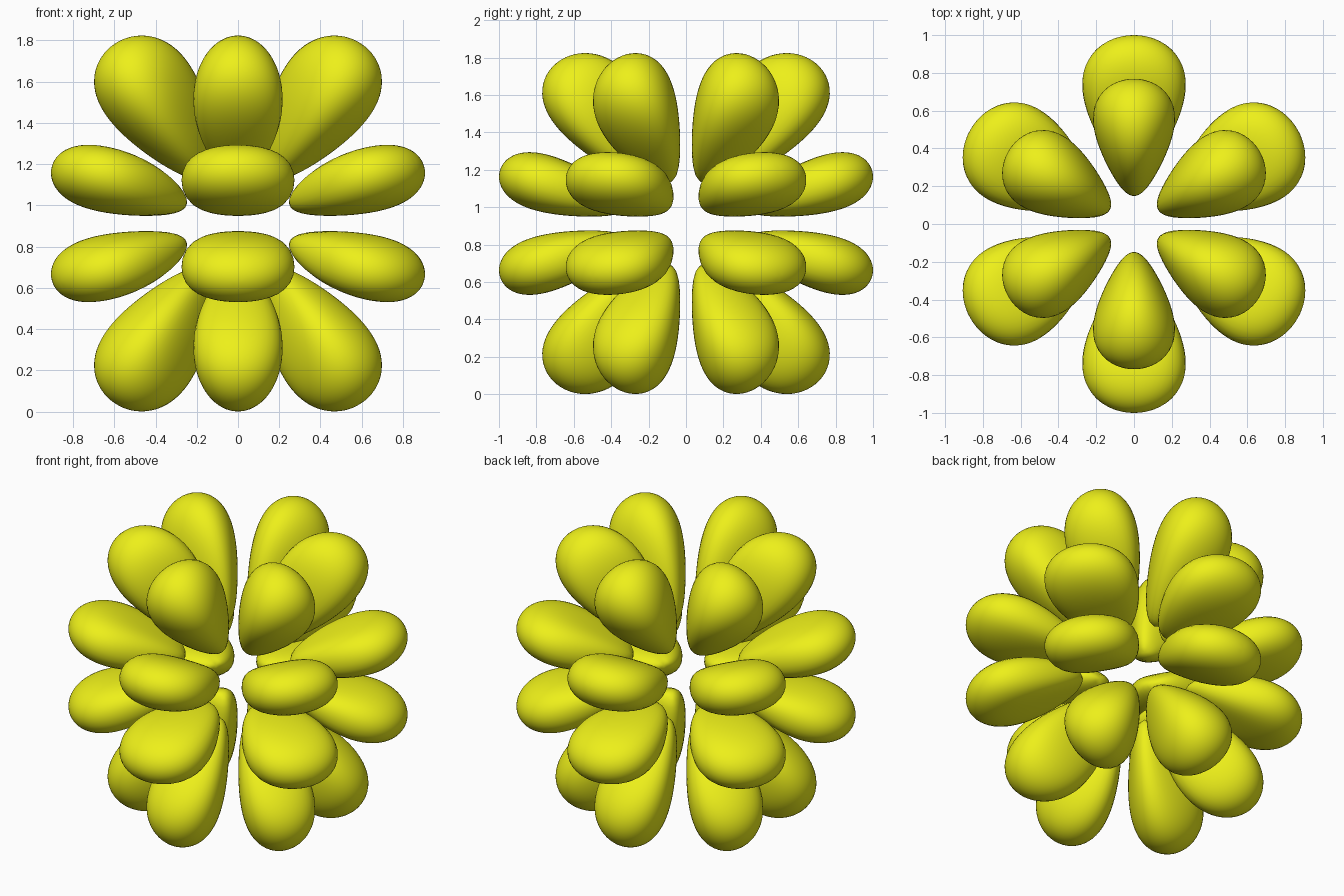
import bpy, bmesh, math
from mathutils import Vector

if "Cube" in bpy.data.objects:
    bpy.data.objects.remove(bpy.data.objects["Cube"])

CENTRE_Z = 0.9125
PEAK = 0.610          # radius where the field is strongest


def field(p):
    # six lobes around the axis, four bands from top to bottom
    r = p.length
    around = p.x ** 3 - 3 * p.x * p.y ** 2
    bands = 11 * p.z ** 3 - 3 * p.z * r * r
    return around * bands * math.exp(-6 * r / PEAK)


def axis(elevation):
    e = math.radians(elevation)
    return Vector((math.cos(e), 0, math.sin(e)))


LEVEL = abs(field(axis(15.9) * 1.035))

mat = bpy.data.materials.new("yellow")
mat.diffuse_color = (0.85, 0.87, 0.01, 1)
mat.use_nodes = True
mat.node_tree.nodes["Principled BSDF"].inputs["Base Color"].default_value = mat.diffuse_color


def lobe_mesh(name, elevation, sign):
    # inflate a sphere around the lobe's middle until it meets the level surface
    direction = axis(elevation)
    middle = direction * 0.75
    turn = Vector((0, 0, 1)).rotation_difference(direction)
    bm = bmesh.new()
    bmesh.ops.create_uvsphere(bm, u_segments=48, v_segments=40, radius=1)
    for v in bm.verts:
        d = turn @ v.co.normalized()
        hi = 0.0
        while hi < 1 and sign * field(middle + d * hi) > LEVEL:
            hi += 0.02
        lo = hi - 0.02
        for _ in range(16):
            mid = (lo + hi) / 2
            if sign * field(middle + d * mid) > LEVEL:
                lo = mid
            else:
                hi = mid
        v.co = middle + d * lo
    for f in bm.faces:
        f.smooth = True
    bmesh.ops.recalc_face_normals(bm, faces=bm.faces)
    me = bpy.data.meshes.new(name)
    bm.to_mesh(me)
    bm.free()
    me.materials.append(mat)
    return me


# steep outer lobes and flat middle lobes, each ringed six times, above and below
for name, elevation, sign in (("outer_lobe", 51.2, 1), ("middle_lobe", 15.9, -1)):
    me = lobe_mesh(name, elevation, sign)
    for side, flip in (("upper", 0), ("lower", math.pi)):
        for k in range(6):
            ob = bpy.data.objects.new(f"{side}_{name}_{k + 1}", me)
            ob.location = (0, 0, CENTRE_Z)
            ob.rotation_euler = (flip, 0, math.radians(30 + 60 * k))
            bpy.context.collection.objects.link(ob)
